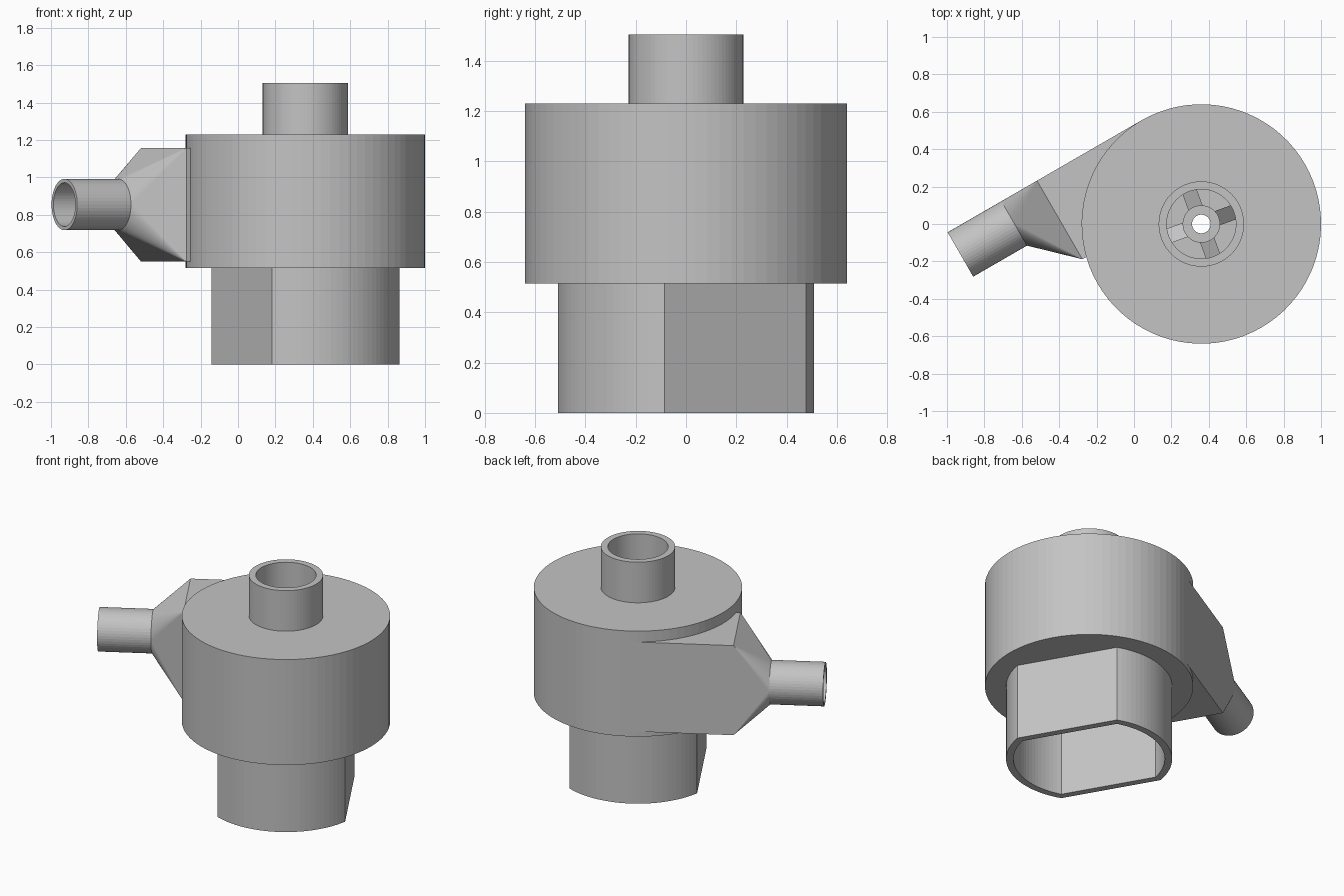
import bpy, bmesh, math
from mathutils import Matrix, Vector

cube = bpy.data.objects.get("Cube")
if cube:
    bpy.data.objects.remove(cube, do_unlink=True)

# Single grey material
grey = bpy.data.materials.new("plain_grey")
grey.use_nodes = True
colour = (0.55, 0.55, 0.55, 1)
grey.diffuse_color = colour
grey.node_tree.nodes["Principled BSDF"].inputs["Base Color"].default_value = colour

# Local frame: origin on the housing axis, x along the inlet direction
FRAME = Matrix.Translation((0.36, 0, 0)) @ Matrix.Rotation(math.radians(30), 4, 'Z')
SEGS = 80
INLET_V, INLET_Z, INLET_R = 0.503, 0.855, 0.137


def finish(name, bm):
    bmesh.ops.recalc_face_normals(bm, faces=bm.faces[:])
    mesh = bpy.data.meshes.new(name)
    bm.to_mesh(mesh)
    bm.free()
    mesh.materials.append(grey)
    obj = bpy.data.objects.new(name, mesh)
    bpy.context.collection.objects.link(obj)
    obj.matrix_world = FRAME
    return obj


def bridge_loops(name, loops, capped=False):
    """Join a series of equal point loops; cap the ends or close it into a ring."""
    bm = bmesh.new()
    rows = [[bm.verts.new(p) for p in loop] for loop in loops]
    n = len(rows[0])
    pairs = list(zip(rows, rows[1:]))
    if capped:
        bm.faces.new(rows[0])
        bm.faces.new(rows[-1])
    else:
        pairs.append((rows[-1], rows[0]))
    for a, b in pairs:
        for i in range(n):
            j = (i + 1) % n
            bm.faces.new((a[i], a[j], b[j], b[i]))
    return finish(name, bm)


def circle(r, z, n=SEGS):
    return [(r * math.cos(math.tau * i / n), r * math.sin(math.tau * i / n), z)
            for i in range(n)]


def inlet_circle(r, u, n=48):
    return [(u, INLET_V + x, INLET_Z + y) for x, y, _ in circle(r, 0, n)]


def flatted_circle(r, flat, z, n=28):
    """Circle with two opposite flats facing along local x."""
    half = math.acos(flat / r)
    points = []
    for side in (0, math.pi):
        for i in range(n + 1):
            a = side + half + (math.pi - 2 * half) * i / n
            points.append((r * math.cos(a), r * math.sin(a), z))
    return points


# Hollow round housing with the top outlet pipe
profile = [(0.05, 0.515), (0.64, 0.515), (0.64, 1.23), (0.228, 1.23),
           (0.228, 1.505), (0.185, 1.505), (0.185, 1.185),
           (0.595, 1.185), (0.595, 0.56), (0.05, 0.56)]
bridge_loops("housing", [circle(r, z) for r, z in profile])

# Open skirt below, with two flats
bridge_loops("base_skirt", [
    flatted_circle(0.51, 0.393, 0), flatted_circle(0.51, 0.393, 0.515),
    flatted_circle(0.465, 0.348, 0.515), flatted_circle(0.465, 0.348, 0)])

# Tangential duct that tapers from a rectangle to the inlet pipe
bm = bmesh.new()
corners = [(-0.645, 0.155), (-0.645, 0.64), (-0.59, 0.155), (0, 0.64)]
points = [(u, v, z) for u, v in corners for z in (0.55, 1.157)]
for p in points + inlet_circle(INLET_R, -0.865):
    bm.verts.new(p)
bmesh.ops.convex_hull(bm, input=bm.verts[:])
bmesh.ops.dissolve_limit(bm, angle_limit=0.002, verts=bm.verts[:], edges=bm.edges[:])
duct = finish("inlet_duct", bm)

# Bore through the duct
bore = bridge_loops("bore_cutter", [inlet_circle(0.117, -1.3),
                                    inlet_circle(0.117, -0.3)], capped=True)
bore.hide_render = True
bore.hide_viewport = True
cut = duct.modifiers.new("bore", 'BOOLEAN')
cut.operation = 'DIFFERENCE'
cut.solver = 'EXACT'
cut.object = bore

# Inlet pipe
bridge_loops("inlet_pipe", [
    inlet_circle(INLET_R, -1.197), inlet_circle(INLET_R, -0.86),
    inlet_circle(0.117, -0.86), inlet_circle(0.117, -1.197)])

# Rotor inside: hub with shaft hole and four pitched blades
bridge_loops("rotor_hub", [circle(0.1, 0.56, 40), circle(0.1, 0.9, 40),
                           circle(0.05, 0.9, 40), circle(0.05, 0.56, 40)])
for k in range(4):
    turn = Matrix.Rotation(math.radians(-10 + 90 * k), 4, 'Z')
    section = [(-0.04, 0.78), (0.04, 0.84), (0.04, 0.86), (-0.04, 0.80)]
    bridge_loops(f"rotor_blade_{k + 1}",
                 [[turn @ Vector((r, y, z)) for y, z in section]
                  for r in (0.09, 0.4)], capped=True)
